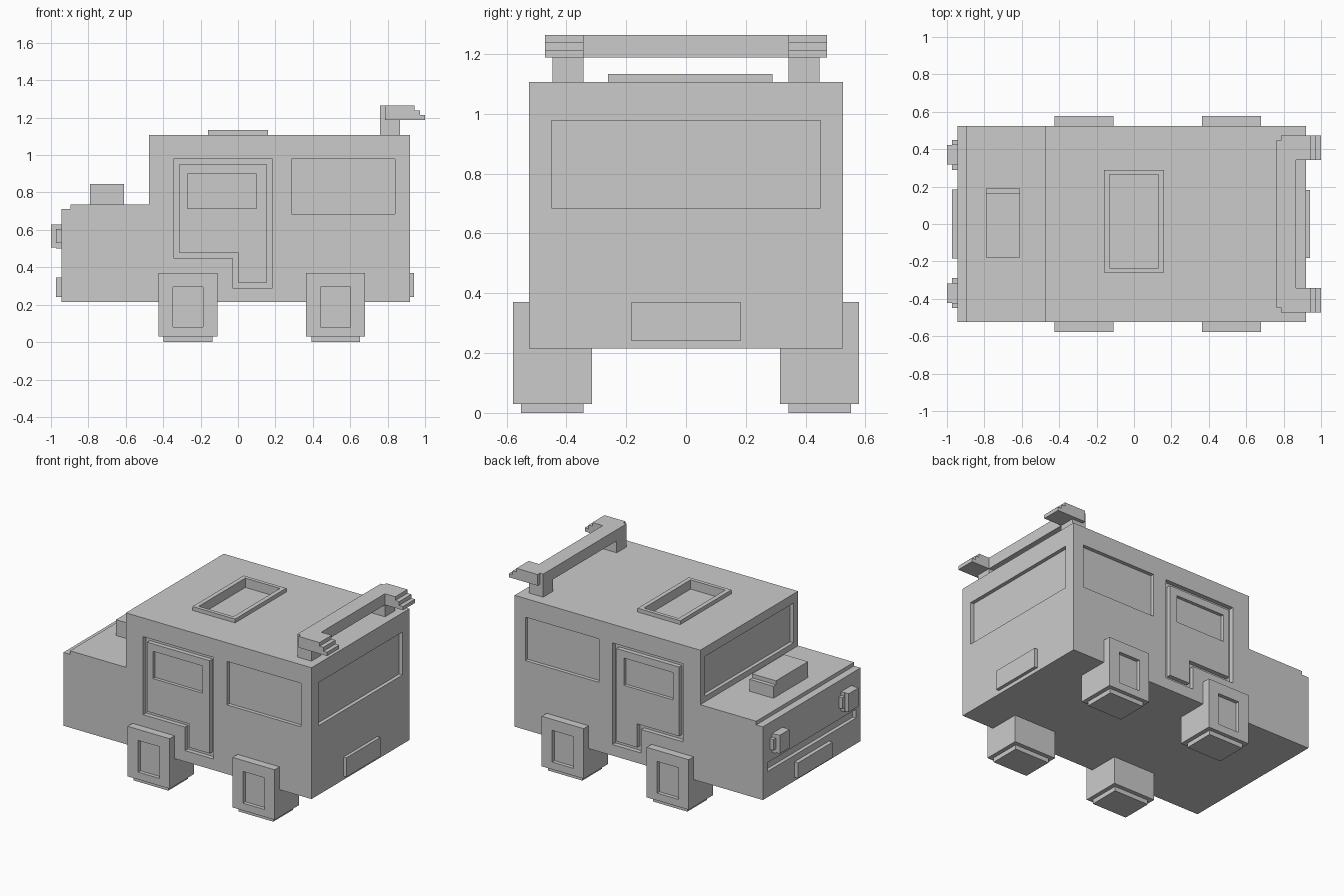
import bpy, bmesh

if "Cube" in bpy.data.objects:
    bpy.data.objects.remove(bpy.data.objects["Cube"])

def finish(name, bm):
    bmesh.ops.recalc_face_normals(bm, faces=bm.faces[:])
    me = bpy.data.meshes.new(name)
    bm.to_mesh(me)
    bm.free()
    ob = bpy.data.objects.new(name, me)
    bpy.context.collection.objects.link(ob)
    return ob

def boxes(name, specs):
    """Boxes given as (x0, x1, y0, y1, z0, z1)."""
    bm = bmesh.new()
    for x0, x1, y0, y1, z0, z1 in specs:
        vs = bmesh.ops.create_cube(bm, size=1)["verts"]
        for v in vs:
            v.co = ((x0 + x1) / 2 + v.co.x * (x1 - x0),
                    (y0 + y1) / 2 + v.co.y * (y1 - y0),
                    (z0 + z1) / 2 + v.co.z * (z1 - z0))
    return finish(name, bm)

def prism(name, profile, y0, y1):
    """XZ profile extruded along y."""
    bm = bmesh.new()
    f = bm.faces.new([bm.verts.new((x, y0, z)) for x, z in profile])
    ext = bmesh.ops.extrude_face_region(bm, geom=[f])["geom"]
    bmesh.ops.translate(bm, vec=(0, y1 - y0, 0),
                        verts=[v for v in ext if isinstance(v, bmesh.types.BMVert)])
    return finish(name, bm)

def cut(ob, cutter):
    m = ob.modifiers.new("cut", "BOOLEAN")
    m.operation, m.solver, m.object = "DIFFERENCE", "EXACT", cutter
    cutter.hide_render = True
    bpy.context.view_layer.objects.active = ob
    bpy.ops.object.modifier_apply(modifier=m.name)
    bpy.data.objects.remove(cutter)

def side(s, a, b):
    """Ordered y range on side s."""
    return tuple(sorted((s * a, s * b)))

D = 0.025   # recess depth
W = 0.525   # half body width

# body shell
body = prism("body", [(-0.945, 0.215), (0.92, 0.215), (0.92, 1.107), (-0.475, 1.107),
                      (-0.475, 0.737), (-0.895, 0.737), (-0.895, 0.712), (-0.945, 0.712)], -W, W)

# window, grille and hatch recesses
recesses = [(0.92 - D, 1.0, -0.45, 0.45, 0.685, 0.977),
            (-0.6, -0.475 + D, -0.475, 0.475, 0.775, 1.045),
            (-1.0, -0.945 + D, -0.475, 0.475, 0.39, 0.45),
            (-0.13, 0.13, -0.235, 0.265, 1.07, 1.2)]
for s in (-1, 1):
    recesses.append((0.285, 0.84, *side(s, W - D, 0.6), 0.685, 0.98))
cut(body, boxes("recess_cutter", recesses))

# doors: pocket in the body, panel with window set inside
for s, label in ((-1, "right"), (1, "left")):
    outer = [(-0.345, 0.98), (0.185, 0.98), (0.185, 0.29), (-0.03, 0.29), (-0.03, 0.45), (-0.345, 0.45)]
    inner = [(-0.315, 0.95), (0.155, 0.95), (0.155, 0.32), (0, 0.32), (0, 0.48), (-0.315, 0.48)]
    cut(body, prism("door_cutter", outer, *side(s, W - 0.03, 0.6)))
    door = prism("door_" + label, inner, *side(s, W - 0.035, W))
    cut(door, boxes("window_cutter", [(-0.27, 0.1, *side(s, W - 0.022, 0.6), 0.715, 0.9)]))

# wheels with tread block below and hub recess
for cx, end in ((-0.267, "front"), (0.522, "rear")):
    for s, label in ((-1, "right"), (1, "left")):
        wheel = boxes(f"{end}_wheel_{label}", [(cx - 0.158, cx + 0.158, *side(s, 0.315, 0.578), 0.03, 0.37)])
        cut(wheel, boxes("hub_cutter", [(cx - 0.08, cx + 0.08, *side(s, 0.578 - D, 0.7), 0.08, 0.295)]))
        boxes(f"{end}_tread_{label}", [(cx - 0.13, cx + 0.13, *side(s, 0.343, 0.552), 0, 0.03)])

# roof hatch frame
boxes("hatch_frame", [(-0.16, -0.13, -0.26, 0.29, 1.1, 1.133), (0.13, 0.16, -0.26, 0.29, 1.1, 1.133),
                      (-0.13, 0.13, -0.26, -0.235, 1.1, 1.133), (-0.13, 0.13, 0.265, 0.29, 1.1, 1.133)])

# hood scoop
boxes("hood_scoop", [(-0.79, -0.61, -0.18, 0.19, 0.73, 0.818), (-0.79, -0.61, -0.18, 0.163, 0.818, 0.845)])

# roof spoiler: crossbar, posts and stepped end fins
boxes("spoiler_bar", [(0.76, 0.865, -0.447, 0.447, 1.188, 1.264)])
fin = [(0.785, 1.188), (1.0, 1.188), (1.0, 1.213), (0.972, 1.213), (0.972, 1.239),
       (0.943, 1.239), (0.943, 1.264), (0.785, 1.264)]
for s, label in ((-1, "right"), (1, "left")):
    boxes("spoiler_post_" + label, [(0.76, 0.865, *side(s, 0.342, 0.447), 1.1, 1.188)])
    prism("spoiler_fin_" + label, fin, *side(s, 0.342, 0.472))

# number plates
boxes("rear_plate", [(0.91, 0.942, -0.182, 0.182, 0.24, 0.37)])
boxes("front_plate", [(-0.972, -0.94, -0.185, 0.185, 0.24, 0.345)])

# headlights: wide base and stepped lens
for s, label in ((-1, "right"), (1, "left")):
    boxes("headlight_" + label, [(-0.972, -0.94, *side(s, 0.29, 0.45), 0.53, 0.605),
                                 (-0.972, -0.94, *side(s, 0.315, 0.425), 0.5, 0.63),
                                 (-1.0, -0.972, *side(s, 0.318, 0.422), 0.505, 0.63)])
